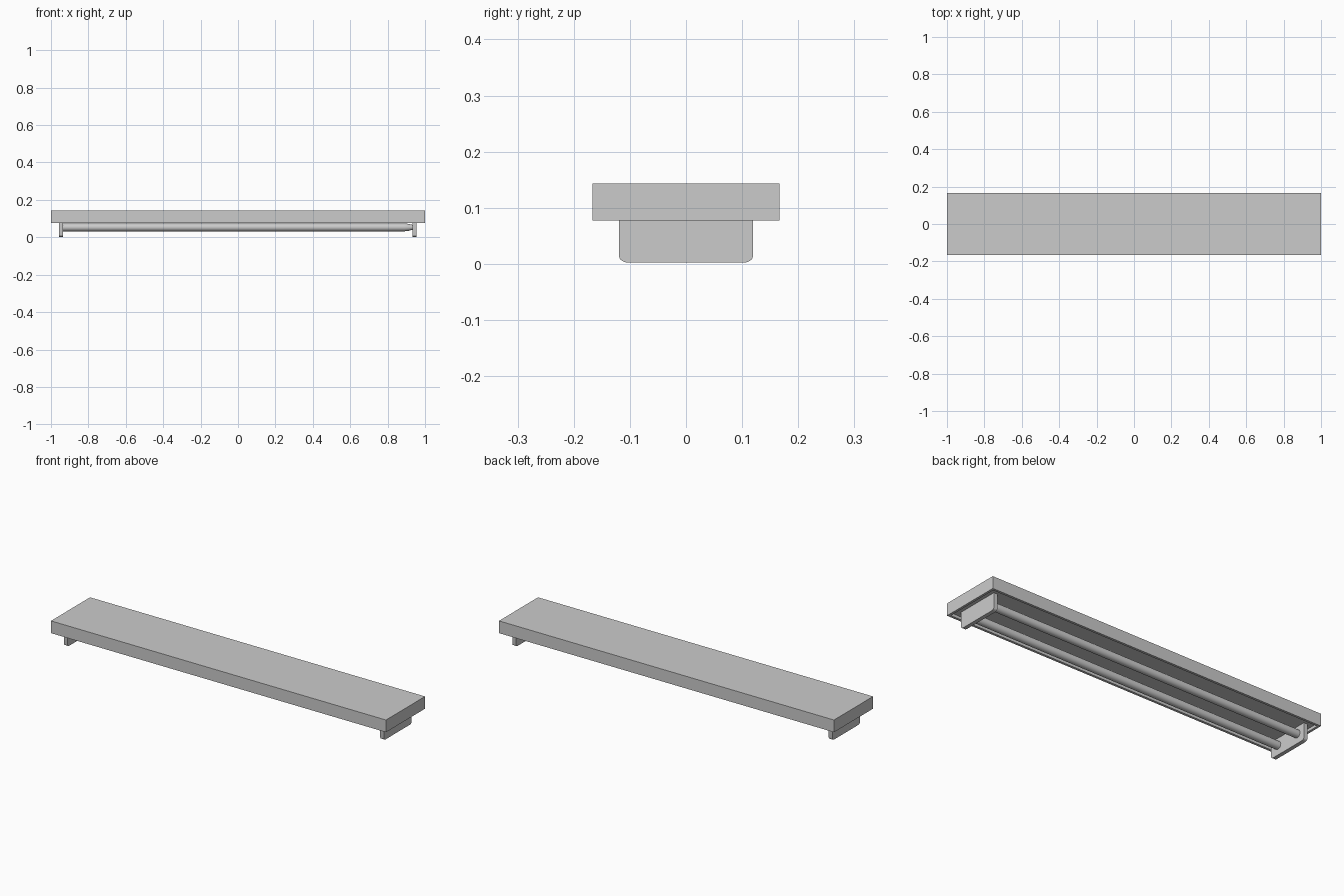
import bpy, bmesh, math
from mathutils import Matrix

if "Cube" in bpy.data.objects:
    bpy.data.objects.remove(bpy.data.objects["Cube"])


def make_object(name, bm):
    bmesh.ops.recalc_face_normals(bm, faces=bm.faces)
    mesh = bpy.data.meshes.new(name)
    bm.to_mesh(mesh)
    bm.free()
    obj = bpy.data.objects.new(name, mesh)
    bpy.context.collection.objects.link(obj)
    return obj


def smooth(obj):
    bpy.ops.object.select_all(action='DESELECT')
    obj.select_set(True)
    bpy.context.view_layer.objects.active = obj
    bpy.ops.object.shade_smooth_by_angle(angle=math.radians(40))


# Housing: a long box with a shallow recess underneath
BOTTOM, TOP, RIM, DEPTH = 0.077, 0.143, 0.018, 0.015
bm = bmesh.new()
bmesh.ops.create_cube(bm, size=1, matrix=Matrix.Translation((0, 0, (BOTTOM + TOP) / 2))
                      @ Matrix.Diagonal((2, 0.333, TOP - BOTTOM, 1)))
bm.normal_update()
under = min(bm.faces, key=lambda f: f.calc_center_median().z)
bmesh.ops.inset_region(bm, faces=[under], thickness=RIM)
floor = bmesh.ops.extrude_discrete_faces(bm, faces=[under])["faces"][0]
bmesh.ops.translate(bm, verts=floor.verts, vec=(0, 0, DEPTH))
make_object("housing", bm)


# End brackets: plates with rounded lower corners
def bracket(name, x, thick=0.021, half=0.119, low=0.002, r=0.018):
    top = BOTTOM + DEPTH
    profile = [(half, top)]
    for side in (1, -1):
        arc = [(side * (half - r + r * math.cos(a)), low + 0.6 * r - 0.6 * r * math.sin(a))
               for a in [i * math.pi / 12 for i in range(7)]]
        profile += arc if side == 1 else arc[::-1]
    profile.append((-half, top))
    bm = bmesh.new()
    face = bm.faces.new([bm.verts.new((x - thick / 2, y, z)) for y, z in profile])
    side = bmesh.ops.extrude_face_region(bm, geom=[face])["geom"]
    bmesh.ops.translate(bm, verts=[v for v in side if isinstance(v, bmesh.types.BMVert)],
                        vec=(thick, 0, 0))
    smooth(make_object(name, bm))


bracket("left_bracket", -0.946)
bracket("right_bracket", 0.943)


# Lamp tubes: swept rings, narrowing at the right-hand end
def tube(name, y, z=0.053, sides=24):
    stations = [(-0.94, 0.021), (0.89, 0.021), (0.91, 0.019), (0.925, 0.015), (0.94, 0.012)]
    bm = bmesh.new()
    rings = [[bm.verts.new((x, y + r * math.cos(a), z + r * math.sin(a)))
              for a in [2 * math.pi * i / sides for i in range(sides)]]
             for x, r in stations]
    for a, b in zip(rings, rings[1:]):
        for i in range(sides):
            j = (i + 1) % sides
            bm.faces.new((a[i], a[j], b[j], b[i]))
    bm.faces.new(rings[0])
    bm.faces.new(rings[-1])
    smooth(make_object(name, bm))


tube("front_tube", -0.07)
tube("back_tube", 0.07)
